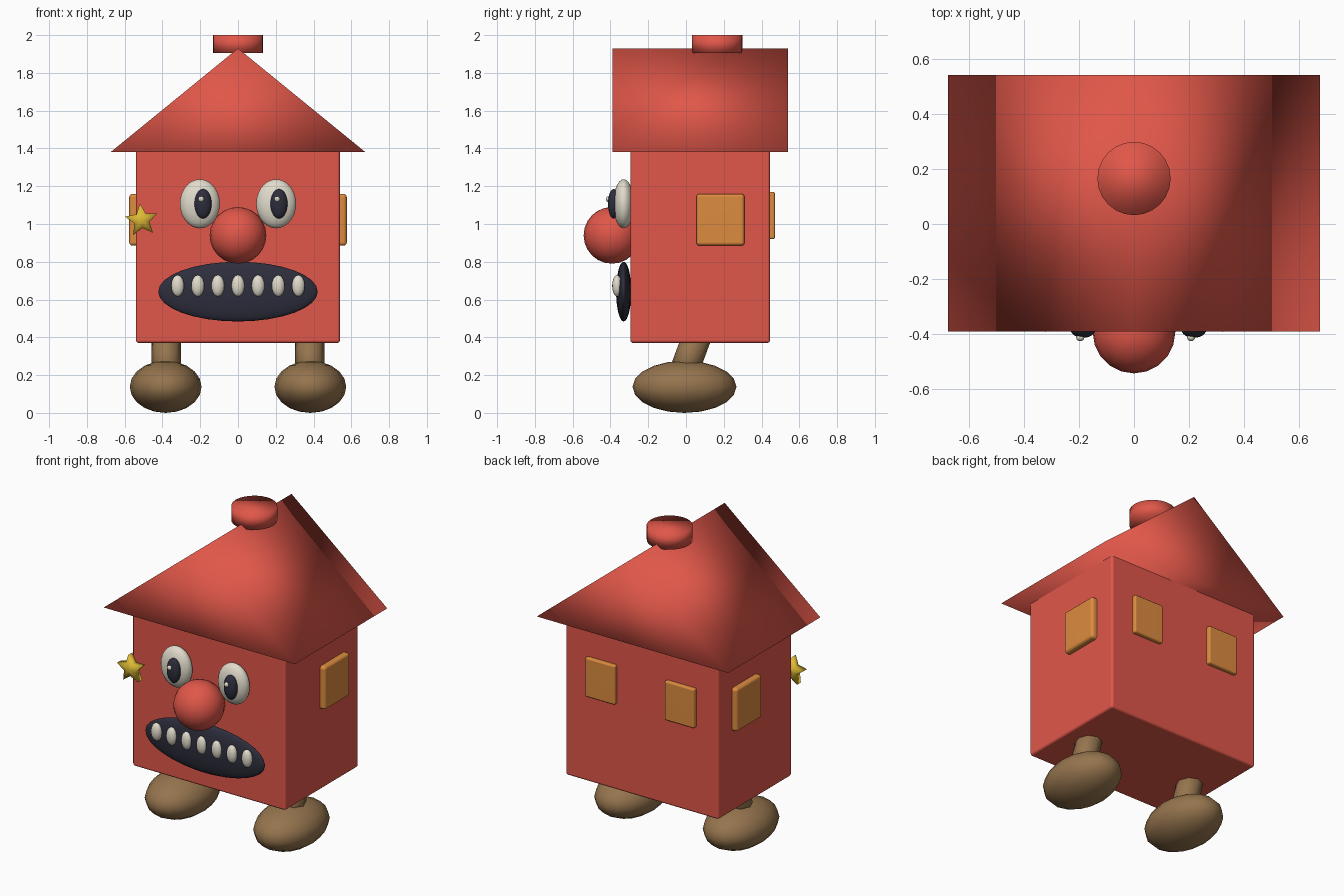
import bpy, bmesh, math
from mathutils import Matrix, Vector

if "Cube" in bpy.data.objects:
    bpy.data.objects.remove(bpy.data.objects["Cube"])


def material(name, rgb):
    m = bpy.data.materials.new(name)
    m.diffuse_color = (*rgb, 1)
    m.use_nodes = True
    m.node_tree.nodes["Principled BSDF"].inputs["Base Color"].default_value = m.diffuse_color
    return m


RED = material("red", (0.75, 0.095, 0.067))
ORANGE = material("orange", (0.72, 0.26, 0.05))
BROWN = material("brown", (0.30, 0.175, 0.075))
WHITE = material("off_white", (0.75, 0.71, 0.60))
DARK = material("dark_navy", (0.027, 0.027, 0.047))
YELLOW = material("yellow", (0.72, 0.49, 0.035))


def finish(name, bm, mat, smooth=True):
    bmesh.ops.recalc_face_normals(bm, faces=bm.faces)
    mesh = bpy.data.meshes.new(name)
    for f in bm.faces:
        f.smooth = smooth
    bm.to_mesh(mesh)
    bm.free()
    mesh.materials.append(mat)
    ob = bpy.data.objects.new(name, mesh)
    bpy.context.collection.objects.link(ob)
    return ob


def ellipsoid(name, center, half, mat, segs=24, rings=14):
    bm = bmesh.new()
    bmesh.ops.create_uvsphere(bm, u_segments=segs, v_segments=rings, radius=1,
                              matrix=Matrix.Translation(center) @ Matrix.Diagonal((*half, 1)))
    return finish(name, bm, mat)


def rounded_box(name, lo, hi, mat, bevel):
    lo, hi = Vector(lo), Vector(hi)
    bm = bmesh.new()
    bmesh.ops.create_cube(bm, size=1, matrix=Matrix.Translation((lo + hi) / 2)
                          @ Matrix.Diagonal((*(hi - lo), 1)))
    bmesh.ops.bevel(bm, geom=bm.edges[:], offset=bevel, segments=3,
                    profile=0.5, affect='EDGES')
    ob = finish(name, bm, mat)
    mod = ob.modifiers.new("weighted_normals", 'WEIGHTED_NORMAL')
    mod.keep_sharp = True
    return ob


def tube(name, a, b, radius, mat, sides, smooth=True):
    a, b = Vector(a), Vector(b)
    d = b - a
    bm = bmesh.new()
    bmesh.ops.create_cone(bm, cap_ends=True, segments=sides, radius1=radius,
                          radius2=radius, depth=d.length,
                          matrix=Matrix.Translation((a + b) / 2)
                          @ Vector((0, 0, 1)).rotation_difference(d).to_matrix().to_4x4()
                          @ Matrix.Rotation(math.pi / 2, 4, 'Z'))
    return finish(name, bm, mat, smooth)


def prism(name, outline, y0, y1, mat, bulge=0):
    """Extrude an x,z outline along y, with optional raised centres."""
    bm = bmesh.new()
    n = len(outline)
    rows = [[bm.verts.new((x, y, z)) for x, z in outline] for y in (y0, y1)]
    for i in range(n):
        j = (i + 1) % n
        bm.faces.new((rows[0][i], rows[0][j], rows[1][j], rows[1][i]))
    for row, y in zip(rows, (y0 - bulge, y1 + bulge)):
        if bulge:
            c = bm.verts.new((sum(p[0] for p in outline) / n, y,
                              sum(p[1] for p in outline) / n))
            for i in range(n):
                bm.faces.new((row[i], row[(i + 1) % n], c))
        else:
            bm.faces.new(row)
    return finish(name, bm, mat)


# House body, roof and chimney
rounded_box("house_body", (-0.54, -0.295, 0.37), (0.54, 0.445, 1.40), RED, 0.015)
prism("roof", [(-0.675, 1.38), (0.675, 1.38), (0, 1.93)], -0.39, 0.54, RED)
tube("chimney", (0, 0.165, 1.905), (0, 0.165, 2.0), 0.133, RED, 24)

# Windows on the sides and the back
for s, side in ((-1, "left"), (1, "right")):
    x0, x1 = sorted((s * 0.50, s * 0.576))
    rounded_box("side_window_" + side, (x0, 0.055, 0.885), (x1, 0.31, 1.16), ORANGE, 0.018)
    rounded_box("back_window_" + side, (s * 0.28 - 0.105, 0.42, 0.92),
                (s * 0.28 + 0.105, 0.471, 1.17), ORANGE, 0.01)

# Legs and feet
for s, side in ((-1, "left"), (1, "right")):
    tube("leg_" + side, (s * 0.38, -0.025, 0.18), (s * 0.38, 0.06, 0.41), 0.077, BROWN, 8)
    ellipsoid("foot_" + side, (s * 0.383, -0.008, 0.138), (0.19, 0.275, 0.138), BROWN, 16, 10)

# Eyes with pupils and glints
for s, side, px in ((-1, "left", -0.185), (1, "right", 0.217)):
    ellipsoid("eye_" + side, (s * 0.202, -0.33, 1.107), (0.106, 0.055, 0.13), WHITE)
    ellipsoid("pupil_" + side, (px, -0.383, 1.107), (0.045, 0.03, 0.078), DARK)
    ellipsoid("glint_" + side, (px - 0.01, -0.412, 1.132), (0.015, 0.013, 0.015), WHITE, 12, 8)

# Nose, mouth and teeth
ellipsoid("nose", (0, -0.392, 0.94), (0.15, 0.15, 0.15), RED, 20, 12)
ellipsoid("mouth", (0, -0.33, 0.642), (0.422, 0.04, 0.158), DARK, 40, 16)
for i in range(7):
    ellipsoid(f"tooth_{i + 1}", ((i - 3) * 0.1065, -0.365, 0.673),
              (0.035, 0.026, 0.057), WHITE, 14, 10)

# Star badge
star = []
for i in range(10):
    r = 0.09 if i % 2 == 0 else 0.042
    a = math.radians(96 + 36 * i)
    star.append((-0.51 + r * math.cos(a), 1.02 + r * math.sin(a)))
prism("star_badge", star, -0.365, -0.325, YELLOW, 0.015)
